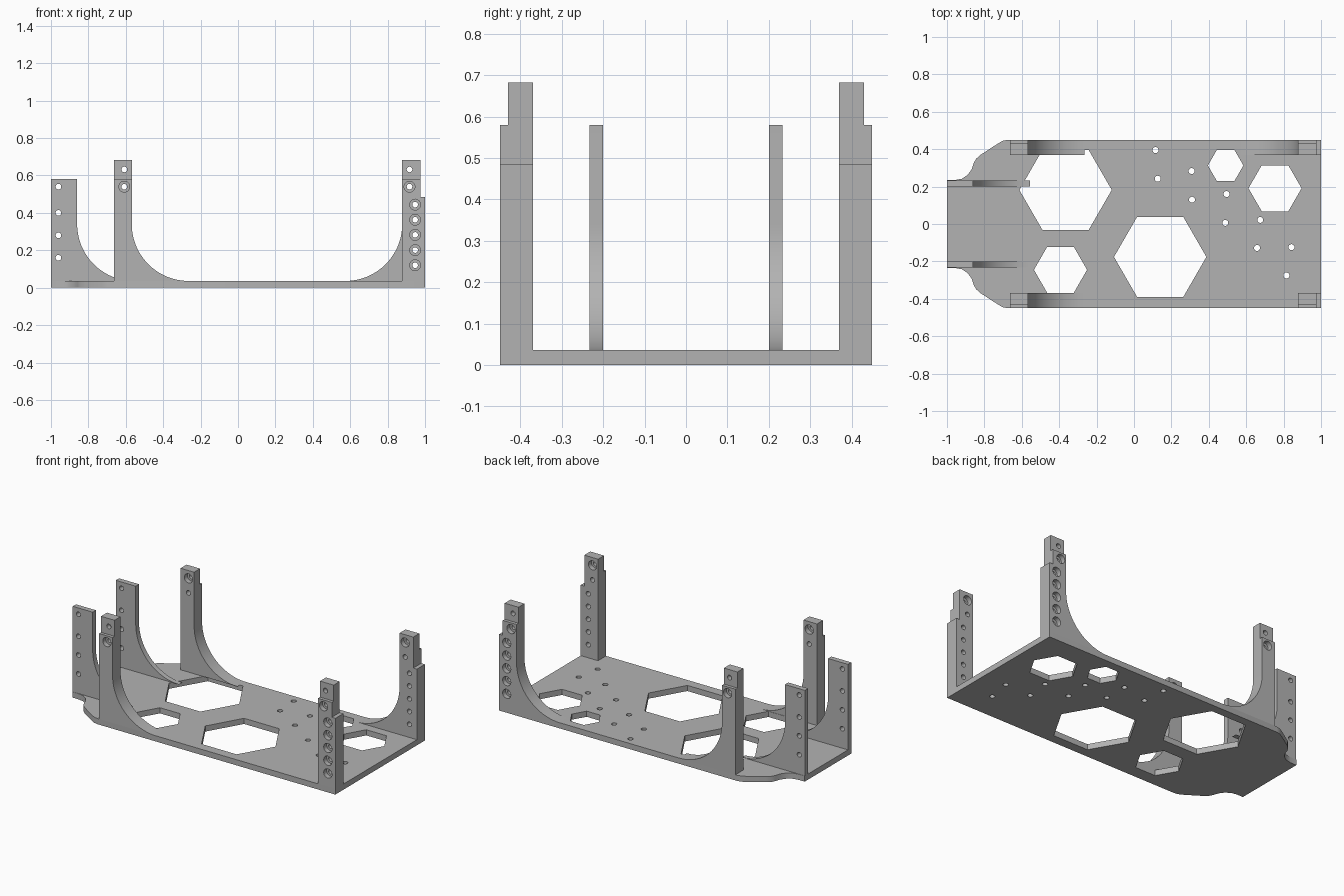
import bpy, bmesh, math
from mathutils import Matrix, Vector

cube = bpy.data.objects.get("Cube")
if cube:
    bpy.data.objects.remove(cube, do_unlink=True)

grey = bpy.data.materials.new("plain grey")
grey.use_nodes = True
colour = (0.45, 0.45, 0.45, 1)
grey.diffuse_color = colour
grey.node_tree.nodes["Principled BSDF"].inputs["Base Color"].default_value = colour

BASE = 0.036      # plate thickness
FILLET = 0.304    # radius of the gusset at the foot of an upright
HOLE = 0.015
BORE = 0.029


def add_prism(bm, points, direction):
    """Extrude a closed outline along a direction."""
    face = bm.faces.new([bm.verts.new(p) for p in points])
    new = bmesh.ops.extrude_face_region(bm, geom=[face])["geom"]
    bmesh.ops.translate(bm, vec=Vector(direction),
                        verts=[v for v in new if isinstance(v, bmesh.types.BMVert)])


def ring(radius, sides):
    return [(radius * math.cos(math.tau * i / sides), radius * math.sin(math.tau * i / sides))
            for i in range(sides)]


def make_object(name, bm):
    bmesh.ops.recalc_face_normals(bm, faces=bm.faces)
    mesh = bpy.data.meshes.new(name)
    bm.to_mesh(mesh)
    bm.free()
    obj = bpy.data.objects.new(name, mesh)
    bpy.context.collection.objects.link(obj)
    return obj


def cut_and_finish(obj, cutter):
    """Subtract the cutter, then shade and colour the part."""
    cutter.hide_render = True
    mod = obj.modifiers.new("holes", "BOOLEAN")
    mod.operation, mod.solver, mod.object = "DIFFERENCE", "EXACT", cutter
    mod.use_self = True
    bpy.ops.object.select_all(action="DESELECT")
    obj.select_set(True)
    bpy.context.view_layer.objects.active = obj
    bpy.ops.object.modifier_apply(modifier=mod.name)
    bpy.data.objects.remove(cutter, do_unlink=True)
    obj.data.materials.clear()
    obj.data.materials.append(grey)
    bpy.ops.object.shade_smooth_by_angle(angle=math.radians(30))


# Base plate: rounded shoulders sweep in to a narrow tongue
shoulder = [(-0.675, 0.45), (-0.70, 0.445), (-0.725, 0.432), (-0.82, 0.37), (-0.845, 0.348),
            (-0.857, 0.325), (-0.868, 0.292), (-0.89, 0.262), (-0.92, 0.242), (-0.957, 0.235),
            (-1, 0.235)]
outline = [(1, -0.45), (1, 0.45)] + shoulder + [(x, -y) for x, y in reversed(shoulder)]
bm = bmesh.new()
add_prism(bm, [(x, y, 0) for x, y in outline], (0, 0, BASE))
plate = make_object("base_plate", bm)

# Hexagonal openings and small mounting holes
hexagons = [(-0.366, 0.182, 0.247), (0.14, -0.176, 0.247), (-0.393, -0.245, 0.142),
            (0.49, 0.313, 0.095), (0.754, 0.191, 0.142)]
mounts = [(0.115, 0.395), (0.127, 0.242), (0.308, 0.283), (0.31, 0.13), (0.495, 0.16),
          (0.488, 0.006), (0.675, 0.022), (0.658, -0.128), (0.842, -0.124), (0.815, -0.275)]
bm = bmesh.new()
for cx, cy, r, sides in [(*h, 6) for h in hexagons] + [(*m, 0.016, 24) for m in mounts]:
    add_prism(bm, [(cx + x, cy + y, -0.1) for x, y in ring(r, sides)], (0, 0, 0.3))
cut_and_finish(plate, make_object("plate_cutter", bm))


def upright(name, side, profile, inner, outer, plain, outer_bored=(), inner_bored=(), notch=False):
    """Side-profile upright with cross holes; side is +1 at the back, -1 at the front."""
    bm = bmesh.new()
    add_prism(bm, [(x, side * inner, z) for x, z in profile], (0, side * (outer - inner), 0))
    obj = make_object(name, bm)
    bm = bmesh.new()

    def drill(x, z, radius, start, end):
        add_prism(bm, [(x + a, side * start, z + b) for a, b in ring(radius, 24)],
                  (0, side * (end - start), 0))

    for x, z in [*plain, *outer_bored, *inner_bored]:
        drill(x, z, HOLE, inner - 0.05, outer + 0.05)
    for x, z in outer_bored:
        drill(x, z, BORE, outer - 0.03, outer + 0.04)
    for x, z in inner_bored:
        drill(x, z, BORE, inner - 0.04, inner + 0.03)
    if notch:   # the tip is set back on its outer face
        box = bmesh.ops.create_cube(bm, size=1)["verts"]
        bmesh.ops.transform(bm, verts=box, matrix=Matrix.Translation(
            (profile[0][0], side * 0.53, 0.68)) @ Matrix.Diagonal((2, 0.2, 0.2, 1)))
    cut_and_finish(obj, make_object("upright_cutter", bm))


def gusset(x, way):
    """Concave quarter arc from the upright at x down to the plate."""
    cx, cz = x + way * FILLET, BASE + FILLET
    return [(cx - way * FILLET * math.cos(t), cz - FILLET * math.sin(t))
            for t in (math.pi / 2 * i / 28 for i in range(29))]


for side, label in ((-1, "front"), (1, "back")):
    # Thin tabs on the tongue
    upright(f"{label}_tab", side,
            [(-1, BASE), (-1, 0.58), (-0.86, 0.58)] + gusset(-0.86, 1), 0.2, 0.233,
            [(-0.96, z) for z in (0.16, 0.28, 0.40, 0.54)])
    # Posts at the shoulders
    upright(f"{label}_right_post", side,
            [(-0.663, BASE), (-0.663, 0.682), (-0.568, 0.682)] + gusset(-0.568, 1), 0.37, 0.45,
            [], [(-0.608, 0.54)], [(-0.608, 0.632)], notch=True)
    # Corner posts; only the back one carries a gusset
    foot = gusset(0.878, -1) if side > 0 else [(0.878, BASE)]
    upright(f"{label}_left_post", side,
            [(1, BASE), (1, 0.485), (0.975, 0.485), (0.975, 0.682), (0.878, 0.682)] + foot,
            0.37, 0.45, [],
            [(0.947, 0.12 + 0.081 * i) for i in range(5)] + [(0.917, 0.54)],
            [(0.917, 0.632)], notch=True)
